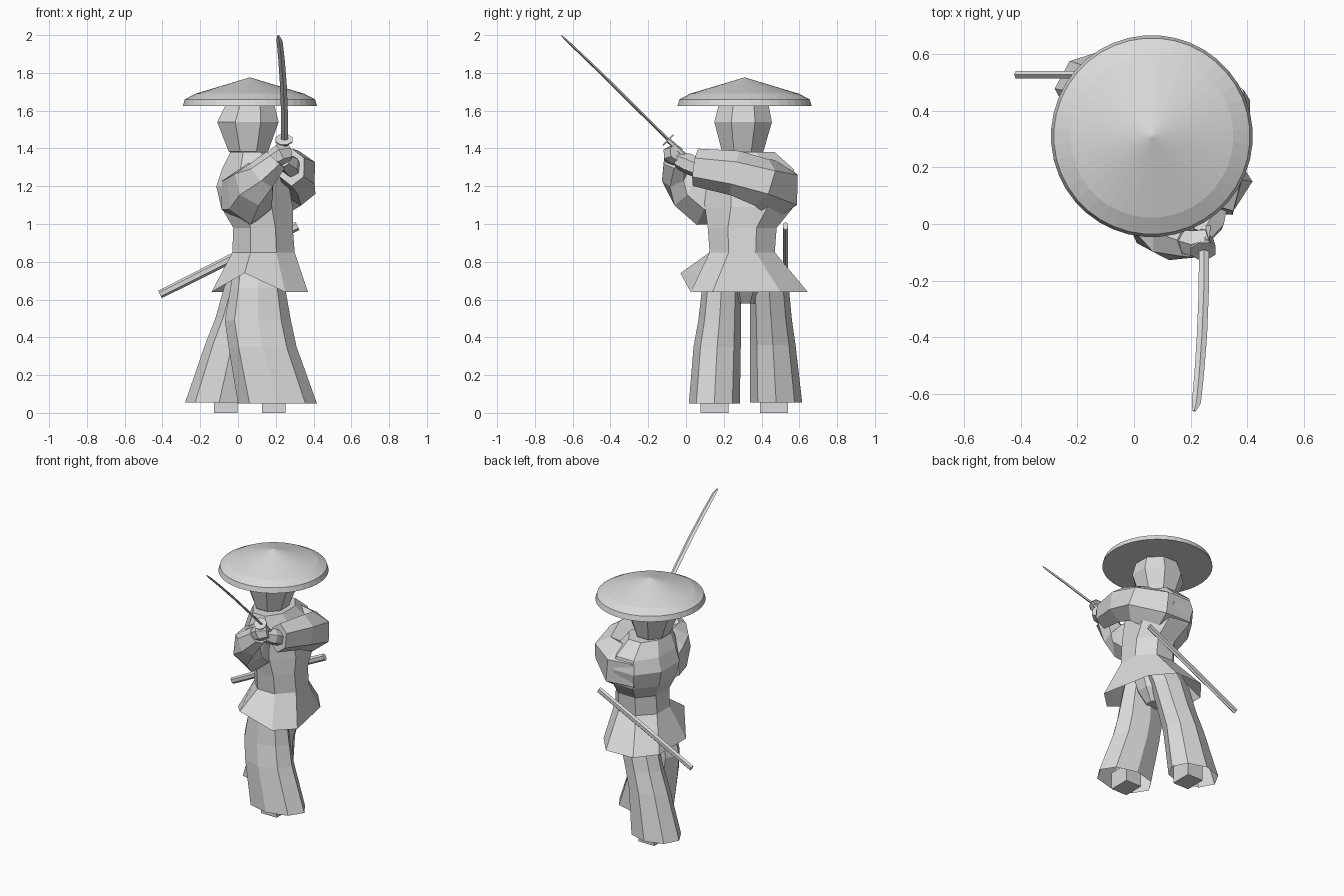
import bpy, bmesh, math
from mathutils import Vector

grey = bpy.data.materials.new("plain grey")
grey.diffuse_color = (0.7, 0.7, 0.7, 1)


def skin(name, rings, caps=True):
    """Join a list of point rings into a flat-shaded surface."""
    bm = bmesh.new()
    vs = [[bm.verts.new(p) for p in r] for r in rings]
    n = len(vs[0])
    for a, b in zip(vs, vs[1:]):
        for i in range(n):
            j = (i + 1) % n
            bm.faces.new((a[i], a[j], b[j], b[i]))
    if caps:
        bm.faces.new(vs[0][::-1])
        bm.faces.new(vs[-1])
    bmesh.ops.recalc_face_normals(bm, faces=bm.faces)
    me = bpy.data.meshes.new(name)
    bm.to_mesh(me)
    bm.free()
    me.materials.append(grey)
    ob = bpy.data.objects.new(name, me)
    bpy.context.collection.objects.link(ob)
    return ob


def oval(x0, x1, y0, y1, z, n=8, phase=.5):
    """Horizontal polygon ring filling the given x and y limits."""
    k = 1 / math.cos(math.pi / n) if phase else 1
    cx, cy, rx, ry = (x0 + x1) / 2, (y0 + y1) / 2, (x1 - x0) / 2 * k, (y1 - y0) / 2 * k
    return [(cx + rx * math.cos((i + phase) * math.tau / n),
             cy + ry * math.sin((i + phase) * math.tau / n), z) for i in range(n)]


def tube(name, path, n=6, phase=.5):
    """Polygon tube along path; each item is (x, y, z, side radius, up radius)."""
    pts = [Vector(p[:3]) for p in path]
    rings = []
    for i, p in enumerate(path):
        t = (pts[min(i + 1, len(pts) - 1)] - pts[max(i - 1, 0)]).normalized()
        s = t.cross(Vector((0, 0, 1))).normalized()
        u = s.cross(t)
        rings.append([pts[i] + s * p[3] * math.cos((k + phase) * math.tau / n)
                      + u * p[4] * math.sin((k + phase) * math.tau / n) for k in range(n)])
    return skin(name, rings)


# Wide conical hat
hx, hy = 0.063, 0.31
skin("straw_hat", [oval(hx - r, hx + r, hy - r, hy + r, z, 40) for r, z in
                   ((.355, 1.625), (.345, 1.66), (.287, 1.69), (.004, 1.775))])

# Head and neck
skin("head", [oval(-.01, .13, .22, .39, 1.36), oval(-.05, .16, .19, .41, 1.385),
              oval(-.11, .215, .15, .455, 1.54), oval(-.06, .19, .175, .435, 1.64)])
skin("neck", [oval(-.03, .14, .21, .39, 1.28), oval(-.01, .12, .23, .37, 1.39)])

# Blouse, belt and flared jacket skirt
skin("blouse", [oval(-.025, .29, .115, .48, .98), oval(-.09, .29, .10, .57, 1.09),
                oval(-.115, .27, .09, .59, 1.2), oval(-.085, .25, .10, .57, 1.29),
                oval(-.04, .19, .13, .47, 1.38)])
skin("belt", [oval(-.03, .30, .125, .47, .85), oval(-.025, .29, .115, .48, .98)])
hem = [(.30, .50, .64), (.18, .645, .64), (-.03, .64, .64), (-.14, .50, .64),
       (-.14, .20, .64), (.035, -.03, .74), (.25, .025, .64), (.37, .14, .64)]
skin("jacket_skirt", [oval(-.03, .30, .125, .47, .85), hem], caps=False)

# Wide trouser legs, open at the hem, with feet inside
legs = {
    "front_trouser_leg": ((.00, .418, .015, .285, .05), (-.05, .31, .04, .29, .35),
                          (-.07, .28, .065, .29, .49), (-.04, .25, .085, .29, .66),
                          (-.02, .24, .13, .31, .80)),
    "rear_trouser_leg": ((-.28, .08, .34, .615, .055), (-.175, .11, .34, .58, .36),
                         (-.12, .15, .34, .56, .50), (-.075, .20, .335, .545, .66),
                         (-.02, .24, .31, .50, .80))}
for name, rings in legs.items():
    skin(name, [oval(*r, phase=0) for r in rings], caps=False)
skin("trouser_crotch", [oval(.04, .14, .26, .37, .58), oval(.0, .2, .22, .42, .66),
                        oval(.0, .24, .2, .42, .8)])
for name, x, y in (("front_foot", .19, .15), ("rear_foot", -.065, .465)):
    skin(name, [oval(x - .062, x + .062, y - .074, y + .074, z, 4) for z in (0, .12)])

# Baggy sleeves
tube("right_sleeve", [(.05, .22, 1.15, .16, .15), (.06, .10, 1.16, .13, .17),
                      (.085, .0, 1.21, .11, .13), (.125, -.055, 1.26, .075, .09),
                      (.20, -.06, 1.34, .065, .065)])
tube("left_sleeve", [(.03, .45, 1.19, .15, .16), (.19, .47, 1.18, .14, .16),
                     (.31, .40, 1.22, .12, .13), (.32, .26, 1.27, .10, .12),
                     (.285, .05, 1.30, .075, .10)])

# Hands gripping the handle
tube("right_hand", [(.17, -.06, 1.33, .045, .045), (.225, -.07, 1.37, .055, .055),
                    (.27, -.05, 1.38, .04, .045)])
tube("left_hand", [(.29, .07, 1.29, .045, .05), (.265, .01, 1.32, .06, .055),
                   (.24, -.04, 1.34, .04, .045)])

# Raised sword: handle, guard and curved blade
tube("sword_handle", [(.265, .11, 1.25, .018, .014), (.247, -.095, 1.445, .018, .014)])
tube("sword_guard", [(.243, -.091, 1.442, .048, .042), (.243, -.097, 1.448, .048, .042)], 8)
tube("sword_blade", [(.247, -.09, 1.442, .018, .008), (.246, -.24, 1.59, .018, .008),
                     (.240, -.39, 1.74, .018, .008), (.230, -.53, 1.875, .017, .007),
                     (.220, -.63, 1.97, .016, .006), (.212, -.66, 1.998, .006, .002)], 4, 0)

# Scabbard slung at the hip
tube("scabbard", [(-.413, .527, .627, .015, .022), (-.05, .527, .81, .015, .024),
                  (.315, .527, .99, .015, .024)])
